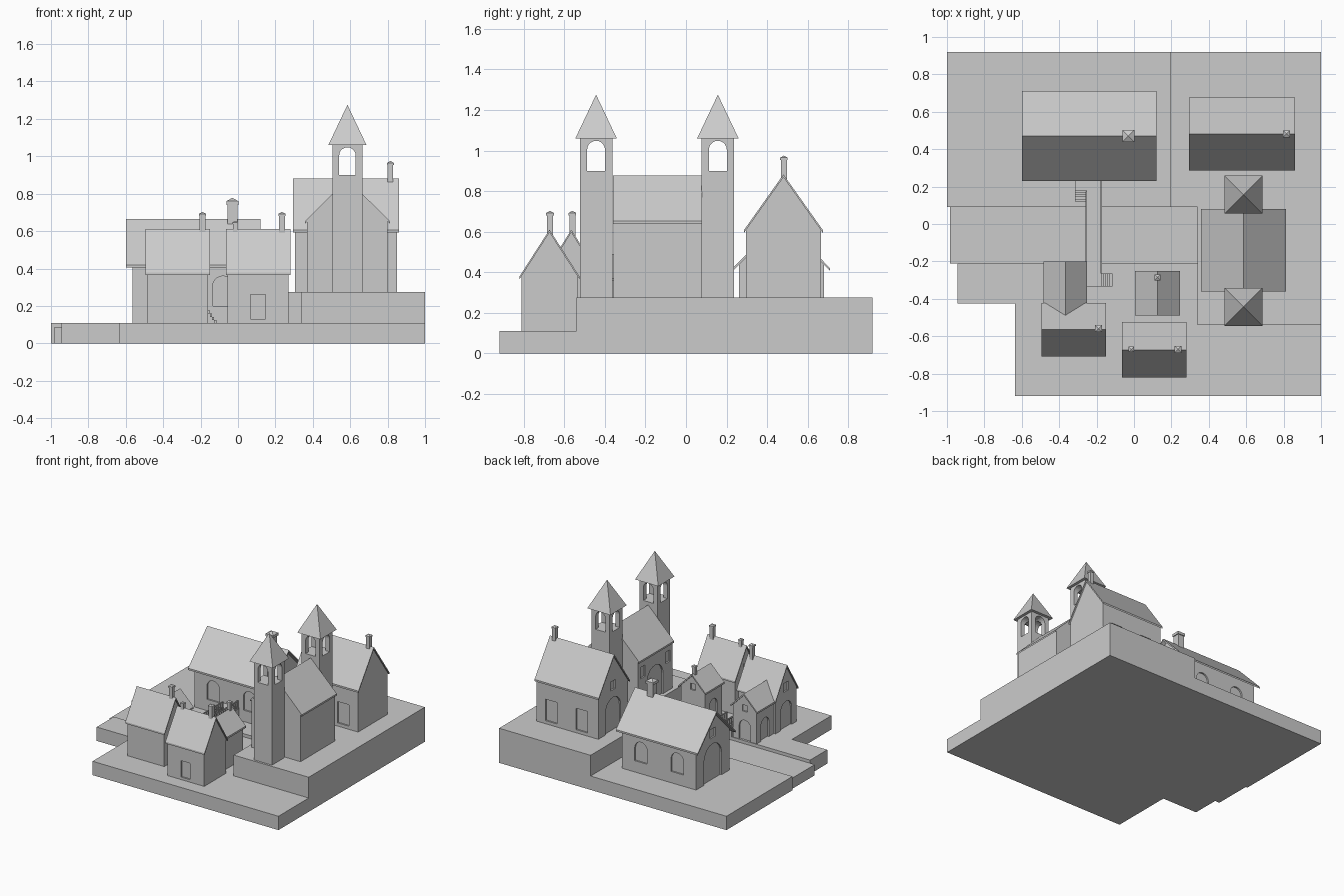
import bpy, bmesh, math
from mathutils import Vector

cube = bpy.data.objects.get("Cube")
if cube:
    bpy.data.objects.remove(cube, do_unlink=True)

stone = bpy.data.materials.new("plain_grey")
stone.use_nodes = True
GREY = (0.6, 0.6, 0.6, 1)
stone.diffuse_color = GREY
stone.node_tree.nodes["Principled BSDF"].inputs["Base Color"].default_value = GREY


def add_prism(bm, pts, axis, a, b):
    """Extrude a 2D outline along an axis from a to b."""
    def place(p, t):
        return {"x": (t, p[0], p[1]), "y": (p[0], t, p[1]), "z": (p[0], p[1], t)}[axis]
    face = bm.faces.new([bm.verts.new(place(p, a)) for p in pts])
    ext = bmesh.ops.extrude_face_region(bm, geom=[face])["geom"]
    move = Vector(place((0, 0), b - a))
    bmesh.ops.translate(bm, vec=move, verts=[v for v in ext if isinstance(v, bmesh.types.BMVert)])


def add_box(bm, x0, x1, y0, y1, z0, z1):
    add_prism(bm, [(x0, y0), (x1, y0), (x1, y1), (x0, y1)], "z", z0, z1)


def add_pyramid(bm, cx, cy, half, z0, z1):
    base = [bm.verts.new((cx + i * half, cy + j * half, z0))
            for i, j in ((-1, -1), (1, -1), (1, 1), (-1, 1))]
    tip = bm.verts.new((cx, cy, z1))
    bm.faces.new(base)
    for i in range(4):
        bm.faces.new((base[i], base[(i + 1) % 4], tip))


def finish(name, bm):
    bmesh.ops.recalc_face_normals(bm, faces=bm.faces[:])
    mesh = bpy.data.meshes.new(name)
    bm.to_mesh(mesh)
    bm.free()
    mesh.materials.append(stone)
    ob = bpy.data.objects.new(name, mesh)
    bpy.context.scene.collection.objects.link(ob)
    return ob


def arch_outline(c, width, z0, z1):
    """Rectangle with a half-round head."""
    r = width / 2
    head = [(c + r * math.cos(math.pi * i / 10), z1 - r + r * math.sin(math.pi * i / 10))
            for i in range(11)]
    return [(c - r, z0), (c + r, z0)] + head


def rect_outline(c, width, z0, z1):
    r = width / 2
    return [(c - r, z0), (c + r, z0), (c + r, z1), (c - r, z1)]


def cut(ob, openings):
    """Cut each (outline, axis, start, end) out of a part."""
    for outline, axis, a, b in openings:
        bm = bmesh.new()
        add_prism(bm, outline, axis, a, b)
        cutter = finish("cutter", bm)
        cutter.hide_render = True
        mod = ob.modifiers.new("opening", "BOOLEAN")
        mod.operation, mod.solver, mod.object = "DIFFERENCE", "EXACT", cutter
        bpy.context.view_layer.objects.active = ob
        bpy.ops.object.modifier_apply(modifier=mod.name)
        bpy.data.objects.remove(cutter, do_unlink=True)


def recess(kind, axis, wall, c, width, z0, z1, depth=0.012):
    outline = arch_outline if kind == "arch" else rect_outline
    return (outline(c, width, z0, z1), axis, wall - depth, wall + depth)


def house(name, axis, ends, roof_span, wall_ends, inset, base, eave, ridge, openings=()):
    """Gabled walls with a thin overhanging roof; the ridge runs along the axis."""
    lo, hi = roof_span
    mid, t = (lo + hi) / 2, 0.014
    slope = (ridge - eave) / (hi - mid)
    wl, wh = lo + inset, hi - inset
    top = eave + slope * inset - t / 2
    bm = bmesh.new()
    add_prism(bm, [(wl, base), (wh, base), (wh, top), (mid, ridge - t / 2), (wl, top)],
              axis, *wall_ends)
    cut(finish(name + "_walls", bm), openings)
    bm = bmesh.new()
    add_prism(bm, [(lo, eave), (mid, ridge), (hi, eave), (hi, eave - t),
                   (mid, ridge - t), (lo, eave - t)], axis, *ends)
    finish(name + "_roof", bm)


def chimney(name, x, y, half, z0, z1):
    bm = bmesh.new()
    cap = half * 1.25
    add_box(bm, x - half, x + half, y - half, y + half, z0, z1 - half * 1.5)
    add_box(bm, x - cap, x + cap, y - cap, y + cap, z1 - half * 1.5, z1 - half * 0.7)
    add_pyramid(bm, x, y, cap, z1 - half * 0.7, z1)
    finish(name, bm)


# Ground: two banks, sunken river bed and raised terrace
bm = bmesh.new()
add_box(bm, -1, 0.195, 0.09, 0.92, 0, 0.11)
finish("back_bank", bm)
bm = bmesh.new()
add_box(bm, -0.985, 0.34, -0.21, 0.09, 0, 0.085)
finish("river_bed", bm)
bm = bmesh.new()
add_prism(bm, [(-0.945, -0.21), (-0.945, -0.425), (-0.635, -0.425), (-0.635, -0.92),
               (1, -0.92), (1, -0.54), (0.34, -0.54), (0.34, -0.21)], "z", 0, 0.11)
finish("front_bank", bm)
bm = bmesh.new()
add_prism(bm, [(0.195, 0.92), (0.195, 0.09), (0.34, 0.09), (0.34, -0.54),
               (1, -0.54), (1, 0.92)], "z", 0, 0.275)
finish("terrace", bm)

# Long hall beyond the river
hall_cuts = [recess("arch", "y", w, x, 0.11, 0.2, 0.36)
             for w in (0.26, 0.68) for x in (-0.4, -0.08)]
hall_cuts += [recess("arch", "x", -0.565, 0.47, 0.22, 0.11, 0.4),
              recess("rect", "x", -0.565, 0.47, 0.07, 0.45, 0.52)]
house("hall", "x", (-0.6, 0.12), (0.23, 0.71), (-0.565, 0.085), 0.03,
      0.11, 0.42, 0.665, hall_cuts)
chimney("hall_chimney", -0.03, 0.47, 0.026, 0.62, 0.778)

# Tall house on the terrace
tall_cuts = [recess("rect", "y", w, x, 0.1, 0.3, 0.47)
             for w in (0.295, 0.665) for x in (0.45, 0.72)]
tall_cuts += [recess("arch", "x", 0.305, 0.48, 0.19, 0.275, 0.54),
              recess("rect", "x", 0.305, 0.48, 0.06, 0.6, 0.67)]
house("tall_house", "x", (0.295, 0.86), (0.285, 0.675), (0.305, 0.85), 0.01,
      0.275, 0.607, 0.882, tall_cuts)
chimney("tall_house_chimney", 0.815, 0.482, 0.015, 0.83, 0.975)

# Church nave between two towers
nave_cuts = [recess("arch", "x", 0.37, -0.14, 0.2, 0.275, 0.54)]
nave_cuts += [recess("rect", "x", 0.37, y, 0.06, 0.5, 0.59) for y in (-0.3, 0.015)]
house("nave", "y", (-0.36, 0.08), (0.357, 0.813), (-0.357, 0.077), 0.013,
      0.275, 0.652, 0.878, nave_cuts)
for name, y in (("front_tower", -0.443), ("back_tower", 0.157)):
    x, h = 0.585, 0.08
    bm = bmesh.new()
    add_box(bm, x - h, x + h, y - h, y + h, 0.275, 1.065)
    cut(finish(name, bm), [(arch_outline(y, 0.088, 0.9, 1.048), "x", x - 0.2, x + 0.2),
                           (arch_outline(x, 0.088, 0.9, 1.048), "y", y - 0.2, y + 0.2)])
    bm = bmesh.new()
    add_pyramid(bm, x, y, 0.102, 1.06, 1.275)
    finish(name + "_roof", bm)

# Front left house with its rear wing
house("left_house", "x", (-0.495, -0.15), (-0.708, -0.422), (-0.485, -0.16), 0.01,
      0.11, 0.38, 0.61,
      [recess("arch", "x", -0.485, -0.565, 0.14, 0.11, 0.32),
       recess("rect", "x", -0.485, -0.565, 0.06, 0.4, 0.47)])
house("left_wing", "y", (-0.497, -0.2), (-0.485, -0.25), (-0.47, -0.215), 0.014,
      0.11, 0.37, 0.487,
      [recess("arch", "x", -0.471, -0.32, 0.1, 0.11, 0.28),
       recess("arch", "y", -0.215, -0.367, 0.1, 0.11, 0.27),
       recess("rect", "y", -0.215, -0.367, 0.045, 0.34, 0.39)])
chimney("left_house_chimney", -0.19, -0.56, 0.015, 0.55, 0.703)

# Front right house and the small house behind it
house("right_house", "x", (-0.065, 0.28), (-0.82, -0.525), (-0.055, 0.27), 0.01,
      0.11, 0.38, 0.61,
      [recess("rect", "y", -0.81, 0.107, 0.08, 0.13, 0.26),
       recess("rect", "x", -0.055, -0.672, 0.06, 0.4, 0.47)])
chimney("right_house_chimney", 0.235, -0.67, 0.015, 0.55, 0.703)
chimney("right_house_short_chimney", -0.015, -0.67, 0.012, 0.55, 0.655)
house("small_house", "y", (-0.49, -0.25), (0.005, 0.245), (-0.48, -0.265), 0.014,
      0.11, 0.37, 0.49,
      [recess("arch", "x", 0.019, -0.37, 0.1, 0.11, 0.28),
       recess("rect", "y", -0.265, 0.125, 0.045, 0.36, 0.41)])
chimney("small_house_chimney", 0.125, -0.285, 0.013, 0.44, 0.555)

# Footbridge with a landing and abutments
bm = bmesh.new()
add_box(bm, -0.255, -0.175, -0.335, 0.26, 0.185, 0.21)
add_box(bm, -0.315, -0.255, 0.18, 0.26, 0.11, 0.21)
add_box(bm, -0.255, -0.175, -0.335, -0.21, 0.11, 0.19)
add_box(bm, -0.255, -0.175, 0.09, 0.26, 0.11, 0.19)
finish("footbridge", bm)

# Steps down to each bank
bm = bmesh.new()
for i in range(5):
    z, d = 0.193 - i * 0.017, 0.012
    add_box(bm, -0.175 + i * d, -0.175 + (i + 1) * d, -0.335, -0.265, z - 0.017, z)
    add_box(bm, -0.315, -0.255, 0.18 - (i + 1) * d, 0.18 - i * d, z - 0.017, z)
finish("bridge_steps", bm)

# Railings: a top bar on evenly spaced posts
for name, x, y0, y1 in (("left_railing", -0.255, -0.335, 0.175),
                        ("right_railing", -0.175, -0.265, 0.25)):
    bm = bmesh.new()
    w = 0.004
    add_box(bm, x - w, x + w, y0, y1, 0.262, 0.27)
    n = 20
    for i in range(n + 1):
        y = y0 + w + (y1 - y0 - 2 * w) * i / n
        add_box(bm, x - w, x + w, y - w, y + w, 0.2, 0.262)
    finish(name, bm)
